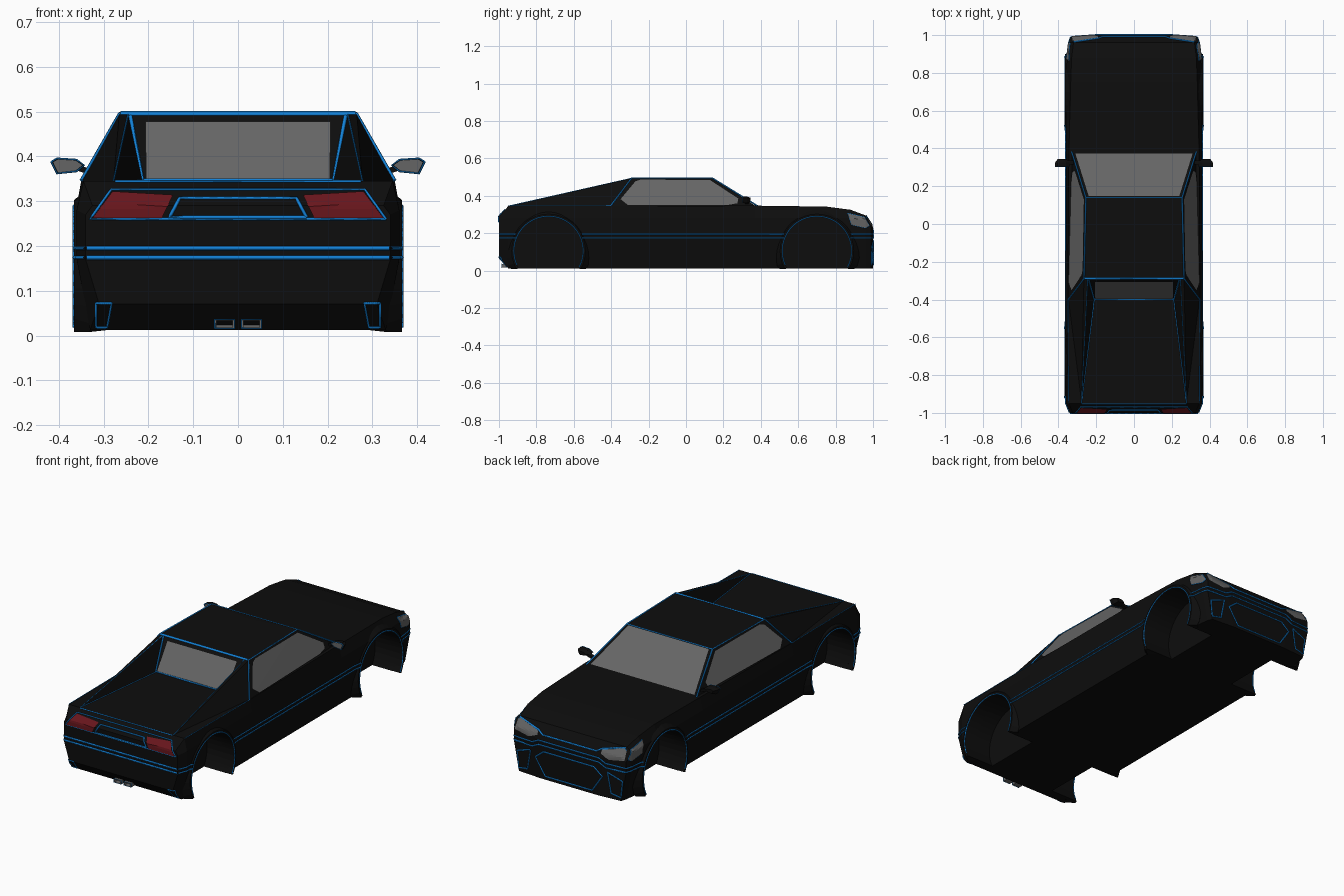
import bpy, bmesh, math
from mathutils import Vector
from mathutils.bvhtree import BVHTree

if "Cube" in bpy.data.objects:
    bpy.data.objects.remove(bpy.data.objects["Cube"])


def material(name, rgb):
    m = bpy.data.materials.new(name)
    m.diffuse_color = (*rgb, 1)
    m.use_nodes = True
    m.node_tree.nodes["Principled BSDF"].inputs["Base Color"].default_value = m.diffuse_color
    return m


BLACK = material("black_paint", (0.004, 0.004, 0.004))
BLUE = material("blue_trim", (0.006, 0.22, 0.68))
GLASS = material("grey_glass", (0.13, 0.13, 0.13))
RED = material("red_lens", (0.14, 0.008, 0.012))


def add_mesh(name, bm, mat):
    bmesh.ops.recalc_face_normals(bm, faces=bm.faces)
    me = bpy.data.meshes.new(name)
    bm.to_mesh(me)
    bm.free()
    ob = bpy.data.objects.new(name, me)
    bpy.context.collection.objects.link(ob)
    me.materials.append(mat)
    return ob


def loft(name, rings, mat, closed=False):
    bm = bmesh.new()
    vs = [[bm.verts.new(p) for p in r] for r in rings]
    n = len(vs[0])
    for a, b in zip(vs, vs[1:]):
        for i in range(n):
            bm.faces.new((a[i], a[(i + 1) % n], b[(i + 1) % n], b[i]))
    bm.faces.new(vs[0])
    bm.faces.new(vs[-1])
    return add_mesh(name, bm, mat)


def hull(name, pts, mat):
    bm = bmesh.new()
    for p in pts:
        bm.verts.new(p)
    bmesh.ops.convex_hull(bm, input=bm.verts)
    return add_mesh(name, bm, mat)


def both(pts):
    return [(s * x, y, z) for x, y, z in pts for s in (1, -1)]


# Lower body: y, bottom z, top z, waist half width, shoulder half width
stations = [(-1, .07, .29, .34, .325), (-.95, .012, .345, .36, .345), (-.4, .012, .345, .362, .35),
            (.37, .012, .347, .36, .345), (.75, .012, .342, .36, .335), (.88, .012, .325, .355, .33),
            (.96, .012, .295, .345, .32), (.99, .012, .25, .335, .31), (1, .012, .22, .2, .19)]
rings = []
for y, zb, zt, wm, wt in stations:
    half = [(wm - .03, y, zb), (wm, y, .17), (wm, y, min(.28, zt - .02)), (wt, y, zt)]
    rings.append(half + [(-x, y, z) for x, y, z in reversed(half)])
body = loft("body", rings, BLACK)

# Wheel wells cut from the body
ARCHES, R, CZ = (-.735, .70), .185, .105
for cy in ARCHES:
    for s in (1, -1):
        bm = bmesh.new()
        circle = [(cy + R * math.cos(t * math.pi / 20), CZ + R * math.sin(t * math.pi / 20)) for t in range(40)]
        bm.free()
        cutter = loft("well_cutter", [[(s * x, y, z) for y, z in circle] for x in (.2, .45)], BLACK)
        cutter.hide_render = True
        mod = body.modifiers.new("well", "BOOLEAN")
        mod.operation, mod.solver, mod.object = "DIFFERENCE", "EXACT", cutter
        dg = bpy.context.evaluated_depsgraph_get()
        cut = bpy.data.meshes.new_from_object(body.evaluated_get(dg))
        body.modifiers.clear()
        body.data = cut
        bpy.data.objects.remove(cutter)

# Cabin with sloped rear window, and the two rear buttresses
cabin = hull("cabin", both([(.255, .14, .495), (.265, -.29, .495), (.33, .38, .34), (.35, -.4, .34)])
             + [(0, .1, .498), (0, -.28, .498)], BLACK)
solids = [body, cabin]
for s, side in ((1, "right"), (-1, "left")):
    solids.append(hull("buttress_" + side, [(s * x, y, z) for x, y, z in [
        (.265, -.285, .495), (.245, -.285, .495), (.35, -.4, .34), (.21, -.385, .34), (.278, -.95, .343)]], BLACK))

# Wheel arch flares
for cy in ARCHES:
    for s in (1, -1):
        rings = []
        for i in range(25):
            a = math.radians(-30 + i * 10)
            c, d = math.cos(a), math.sin(a)
            rings.append([(s * x, cy + r * c, max(.008, CZ + r * d))
                          for r, x in ((R, .29), (R, .366), (R + .012, .366), (R + .045, .33))])
        solids.append(loft("arch_flare", rings, BLACK))

# Surface projection for glass, lights and trim
dg = bpy.context.evaluated_depsgraph_get()
trees = [BVHTree.FromObject(o, dg) for o in solids]
VIEWS = {"rear": (lambda a, b: (a, -3, b), (0, 1, 0)), "front": (lambda a, b: (a, 3, b), (0, -1, 0)),
         "right": (lambda a, b: (3, a, b), (-1, 0, 0)), "left": (lambda a, b: (-3, a, b), (1, 0, 0)),
         "top": (lambda a, b: (a, b, 3), (0, 0, -1))}


def project(view, a, b, off):
    make, d = VIEWS[view]
    o, d = Vector(make(a, b)), Vector(d)
    hits = [h for h in (t.ray_cast(o, d) for t in trees) if h[0]]
    if not hits:
        return None
    return min(hits, key=lambda h: h[3])[0] - d * off


def patch(name, view, pts, mat, off=.004):
    bm = bmesh.new()
    bm.faces.new([bm.verts.new((a, b, 0)) for a, b in pts])
    bmesh.ops.triangulate(bm, faces=bm.faces)
    bmesh.ops.subdivide_edges(bm, edges=bm.edges, cuts=5, use_grid_fill=True)
    for v in list(bm.verts):
        p = project(view, v.co.x, v.co.y, off)
        if p:
            v.co = p
        else:
            bm.verts.remove(v)
    return add_mesh(name, bm, mat)


def trim(name, paths, r=.004):
    cu = bpy.data.curves.new(name, "CURVE")
    cu.dimensions, cu.bevel_depth, cu.bevel_resolution = "3D", r, 0
    for path in paths:
        sp = cu.splines.new("POLY")
        sp.points.add(len(path) - 1)
        for q, p in zip(sp.points, path):
            q.co = (*p, 1)
    cu.materials.append(BLUE)
    bpy.context.collection.objects.link(bpy.data.objects.new(name, cu))


def drawn(view, pts, closed=False, n=8):
    pts = pts + pts[:1] if closed else pts
    dense = [Vector(a).lerp(Vector(b), i / n) for a, b in zip(pts, pts[1:]) for i in range(n)] + [Vector(pts[-1])]
    return [p for p in (project(view, v.x, v.y, .001) for v in dense) if p]


def flip(pts):
    return [(-a, b) for a, b in pts]


def sym(pts):
    return pts + flip(pts)[::-1]


# Windows
patch("windscreen", "top", sym([(.24, .148), (.31, .372)]), GLASS)
patch("rear_window", "rear", sym([(.207, .478), (.205, .35)]), GLASS)
for v in ("right", "left"):
    patch("side_window_" + v, v, [(-.35, .382), (-.27, .478), (-.24, .487), (.13, .483), (.28, .385),
                                  (.275, .36), (.22, .35), (-.31, .35)], GLASS)

# Tail lights, headlights and their trims
tail = [(.325, .262), (.28, .322), (.145, .314), (.17, .262)]
lamp = [(.19, .258), (.31, .29), (.325, .28), (.328, .235), (.24, .22), (.19, .24)]
lamp_side = [(.865, .306), (.955, .285), (.98, .24), (.96, .228), (.885, .245)]
for f, side in ((lambda p: p, "right"), (flip, "left")):
    patch("tail_light_" + side, "rear", f(tail), RED)
    patch("headlight_" + side, "front", f(lamp), GLASS)
    patch("headlight_wrap_" + side, side, lamp_side, GLASS)
    trim("headlight_trim_" + side, [drawn("front", f(lamp[:3])), drawn(side, lamp_side, True)], .0025)
    vent = [(.317, .072), (.282, .072), (.292, .018), (.317, .018)]
    trim("rear_vent_" + side, [drawn("rear", f(vent), True)], .003)
    trim("front_vent_" + side, [drawn("front", f([(.23, .15), (.315, .12), (.305, .03), (.25, .04)]), True)], .004)
trim("tail_panel_trim", [drawn("rear", sym([(.33, .26), (.283, .326)]), True)], .003)
trim("plate_trim", [drawn("rear", sym([(.153, .264), (.13, .307)]), True)], .004)
trim("grille_trim", [drawn("front", sym([(.15, .16), (.2, .12), (.14, .03)]), True)], .004)
trim("bonnet_edge_trim", [drawn("front", sym([(.318, .292), (.19, .262), (.16, .245)]))], .005)
trim("bumper_trim", [drawn("front", sym([(.33, z), (.22, z), (.18, z + .02)])) for z in (.195, .172)], .004)

# Waist stripes around sides and tail
for z in (.195, .174):
    trim("tail_stripe", [drawn("rear", sym([(.338, z)]))], .005)
    for v in ("right", "left"):
        trim("side_stripe_" + v, [drawn(v, [(a, z), (b, z)], n=24)
                                  for a, b in ((-.998, -.91), (-.555, .525), (.88, .995))], .0035)

# Roof, pillar, buttress and arch rim lines
trim("rear_roof_bar", [[(-.262, -.288, .494), (.262, -.288, .494)]], .007)
trim("windscreen_frame", [both([(.255, .14, .494)])], .004)
trim("rear_window_frame", [[(s * .24, -.293, .49), (s * .213, -.398, .347), (0, -.4, .347)] for s in (1, -1)], .005)
for s in (1, -1):
    lines = [[(.33, .382, .346), (.255, .14, .495), (.265, -.29, .495), (.35, -.402, .347)],
             [(.35, -.402, .346), (.346, -.95, .346)],
             [(.245, -.29, .494), (.278, -.95, .345)], [(.21, -.4, .346), (.278, -.95, .345)]]
    for i, ln in enumerate(lines):
        trim("pillar_line", [[(s * x, y, z) for x, y, z in ln]], .004 if i == 0 else .002)
    trim("arch_rim", [[(s * .366, cy + R * math.cos(math.radians(a)), CZ + R * math.sin(math.radians(a)))
                       for a in range(-28, 209, 8)] for cy in ARCHES], .003)
trim("deck_edge", [both([(.275, -.952, .344)])], .003)

# Door mirrors
for s, side in ((1, "right"), (-1, "left")):
    outline = [(.418, .388), (.405, .396), (.36, .393), (.342, .38), (.36, .366), (.405, .361)]

    def ring(y, k):
        return [(s * (.38 + (x - .38) * k), y, .38 + (z - .38) * k) for x, z in outline]
    loft("mirror_" + side, [ring(.305, 1), ring(.325, 1), ring(.345, .6)], BLACK)
    loft("mirror_glass_" + side, [ring(.302, .85), ring(.306, .85)], GLASS)
    trim("mirror_rim_" + side, [ring(.304, .97) + ring(.304, .97)[:1]], .002)
    hull("mirror_arm_" + side, [(s * x, y, z + h) for x, z in ((.32, .355), (.365, .37))
                                for y in (.315, .335) for h in (0, .014)], BLACK)

# Twin exhausts
for x in (-.03, .03):
    def box(y, k):
        return [(x + a * .022 * k, y, .026 + b * .01 * k) for a, b in ((-1, -1), (1, -1), (1, 1), (-1, 1))]
    loft("exhaust", [box(-.95, 1), box(-.985, 1), box(-.985, .8), box(-.96, .8)], GLASS)
    trim("exhaust_rim", [box(-.985, 1) + box(-.985, 1)[:1]], .0015)
